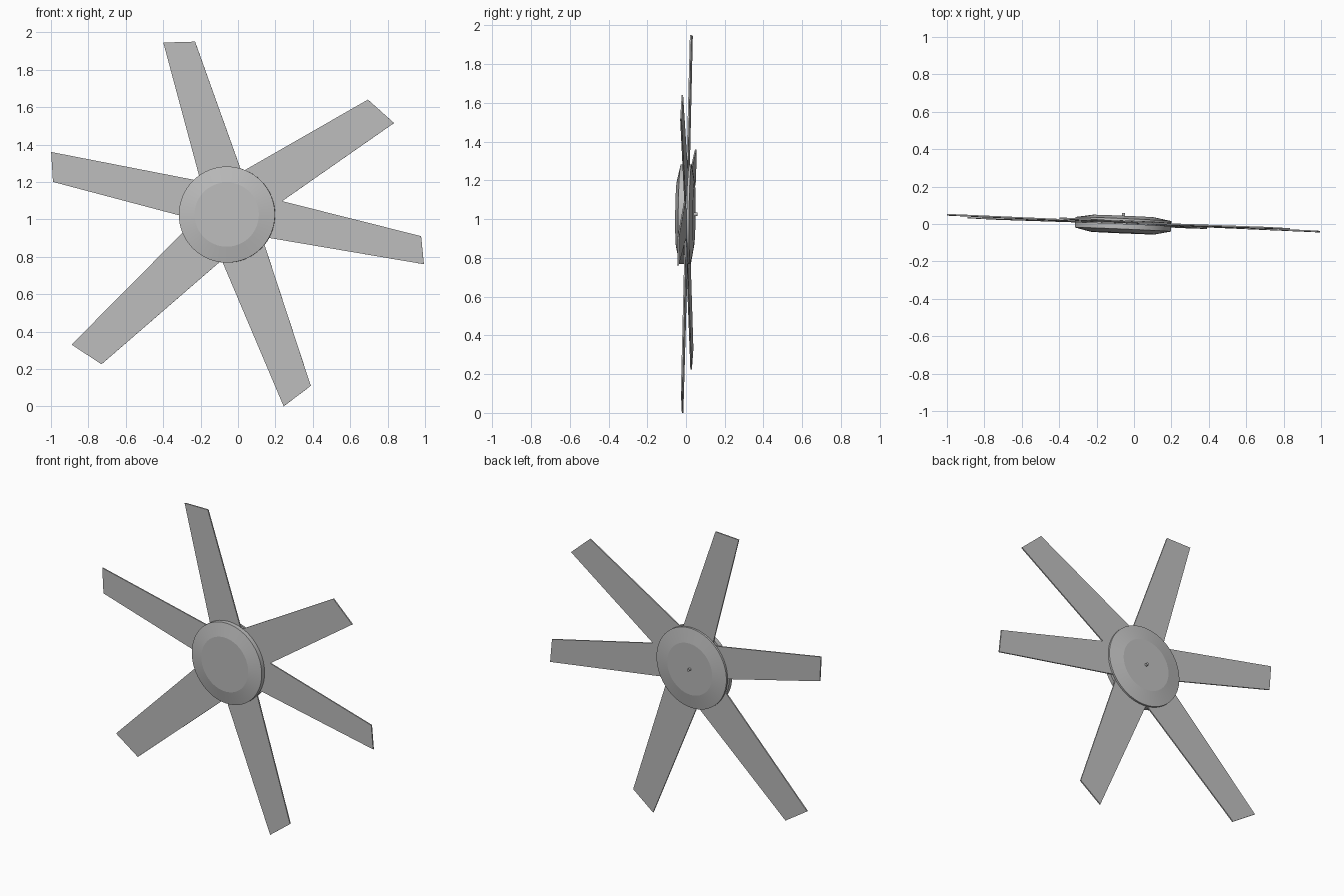
import bpy, bmesh, math
from mathutils import Vector, Matrix

cube = bpy.data.objects.get("Cube")
if cube:
    bpy.data.objects.remove(cube, do_unlink=True)

grey = bpy.data.materials.new("plain_grey")
grey.use_nodes = True
grey.diffuse_color = (0.5, 0.5, 0.5, 1)
grey.node_tree.nodes["Principled BSDF"].inputs["Base Color"].default_value = (0.5, 0.5, 0.5, 1)

HUB_X, HUB_Z = -0.058, 1.025
# The whole fan leans slightly about the hub centre
LEAN = (Matrix.Translation((HUB_X, 0.0065, HUB_Z))
        @ Matrix.Rotation(-0.0426, 4, 'Z') @ Matrix.Rotation(-0.011, 4, 'X'))


def finish(name, bm, smooth=False):
    bmesh.ops.recalc_face_normals(bm, faces=bm.faces)
    mesh = bpy.data.meshes.new(name)
    bm.to_mesh(mesh)
    bm.free()
    mesh.materials.append(grey)
    obj = bpy.data.objects.new(name, mesh)
    bpy.context.collection.objects.link(obj)
    obj.matrix_world = LEAN
    if smooth:
        bpy.ops.object.select_all(action='DESELECT')
        obj.select_set(True)
        bpy.context.view_layer.objects.active = obj
        bpy.ops.object.shade_smooth_by_angle(angle=math.radians(8))
    return obj


def lathe(name, profile, segments=64):
    """Turn (radius, depth) points about the y axis, capping both ends."""
    bm = bmesh.new()
    rings = []
    for r, y in profile:
        angles = [math.tau * i / segments for i in range(segments)]
        rings.append([bm.verts.new((r * math.cos(a), y, r * math.sin(a))) for a in angles])
    for a, b in zip(rings, rings[1:]):
        for i in range(segments):
            j = (i + 1) % segments
            bm.faces.new((a[i], a[j], b[j], b[i]))
    bm.faces.new(rings[0])
    bm.faces.new(rings[-1])
    return finish(name, bm, True)


def blade(name, tip_a, tip_b, root_b, root_a, half=0.004):
    """Thin tapered plate whose root runs in between the hub plates."""
    pts = [Vector((x - HUB_X, 0, z - HUB_Z)) for x, z in (tip_a, tip_b, root_b, root_a)]
    inward = 0.06
    pts[2] += (pts[2] - pts[1]).normalized() * inward
    pts[3] += (pts[3] - pts[0]).normalized() * inward
    bm = bmesh.new()
    face = bm.faces.new([bm.verts.new(p - Vector((0, half, 0))) for p in pts])
    ext = bmesh.ops.extrude_face_region(bm, geom=[face], use_keep_orig=True)
    moved = [v for v in ext["geom"] if isinstance(v, bmesh.types.BMVert)]
    bmesh.ops.translate(bm, verts=moved, vec=(0, 2 * half, 0))
    return finish(name, bm)


# Hub: two dished plates around a narrower core, with a small pin behind
lathe("hub_front_plate", [(0.172, -0.055), (0.257, -0.036), (0.257, -0.008)])
lathe("hub_back_plate", [(0.257, 0.008), (0.257, 0.020), (0.165, 0.036)])
lathe("hub_core", [(0.20, -0.012), (0.20, 0.012)])
lathe("hub_pin", [(0.009, 0.030), (0.009, 0.052)], 12)

# Blades: tip corners, then root corners, as (x, z)
blade("blade_top", (-0.40, 1.945), (-0.23, 1.95), (0.01, 1.28), (-0.21, 1.24))
blade("blade_upper_left", (0.695, 1.64), (0.835, 1.515), (0.24, 1.10), (0.04, 1.265))
blade("blade_left", (0.98, 0.91), (0.995, 0.76), (0.17, 0.90), (0.245, 1.095))
blade("blade_bottom", (0.39, 0.11), (0.245, 0.0), (-0.08, 0.765), (0.14, 0.87))
blade("blade_lower_right", (-0.73, 0.225), (-0.89, 0.33), (-0.29, 0.935), (-0.10, 0.77))
blade("blade_right", (-0.99, 1.20), (-1.0, 1.36), (-0.23, 1.21), (-0.31, 1.02))
